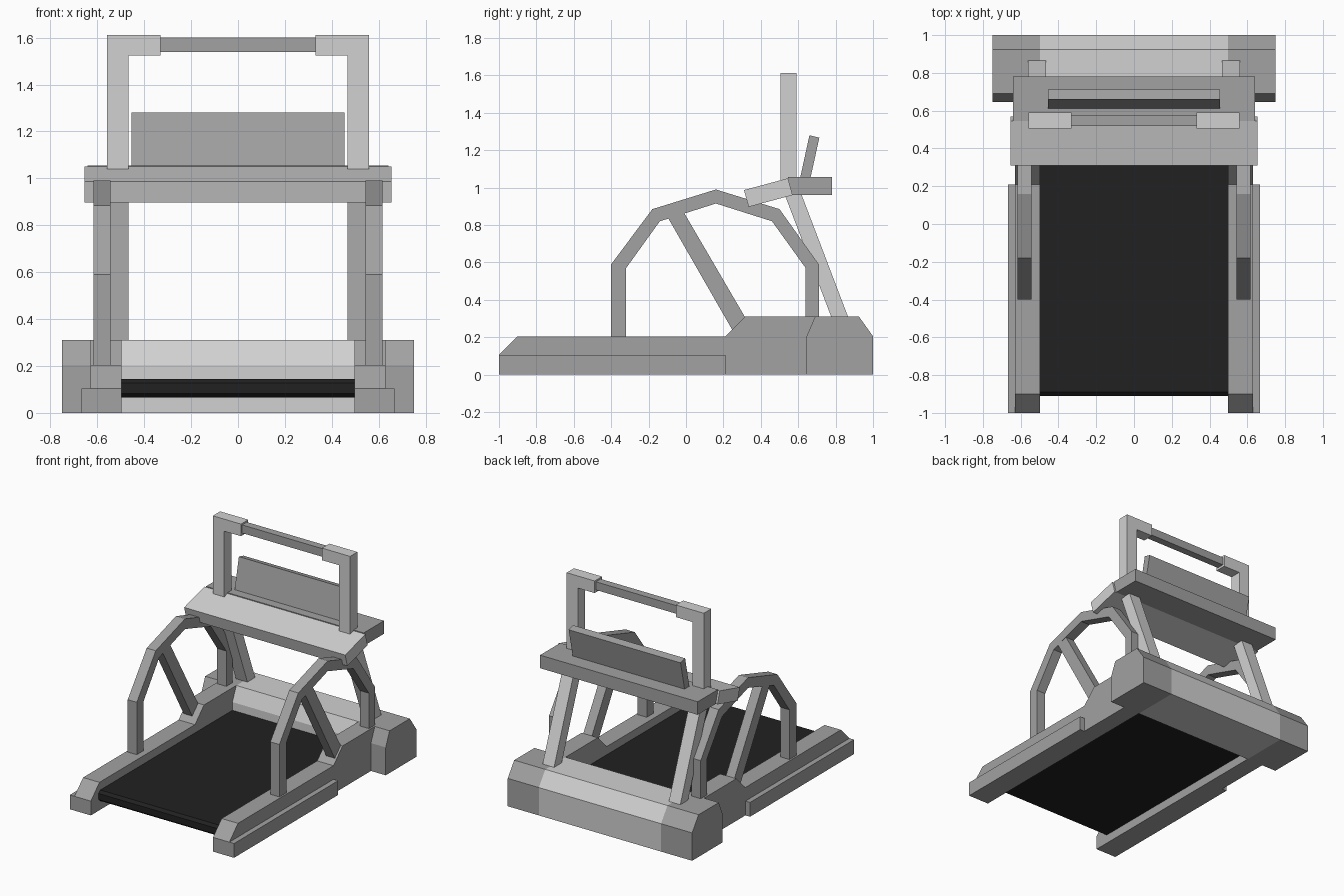
import bpy
import bmesh

cube = bpy.data.objects.get("Cube")
if cube:
    bpy.data.objects.remove(cube, do_unlink=True)


def material(name, value):
    mat = bpy.data.materials.new(name)
    mat.use_nodes = True
    colour = (value, value, value, 1)
    mat.diffuse_color = colour
    mat.node_tree.nodes["Principled BSDF"].inputs["Base Color"].default_value = colour
    return mat


LIGHT = material("light grey", 0.64)
DARK = material("mid grey", 0.36)
BLACK = material("belt black", 0.015)


def prism(name, profile, x0, x1, mat, mirror=False):
    """Extrude a side profile of (y, z) points from x0 to x1."""
    bm = bmesh.new()
    face = bm.faces.new([bm.verts.new((x0, y, z)) for y, z in profile])
    new = bmesh.ops.extrude_face_region(bm, geom=[face])["geom"]
    verts = [v for v in new if isinstance(v, bmesh.types.BMVert)]
    bmesh.ops.translate(bm, verts=verts, vec=(x1 - x0, 0, 0))
    bmesh.ops.recalc_face_normals(bm, faces=bm.faces)
    mesh = bpy.data.meshes.new(name)
    bm.to_mesh(mesh)
    bm.free()
    mesh.materials.append(mat)
    obj = bpy.data.objects.new(name, mesh)
    bpy.context.collection.objects.link(obj)
    if mirror:
        mod = obj.modifiers.new("Mirror", 'MIRROR')
        mod.use_mirror_merge = False
    return obj


def rect(y0, y1, z0, z1):
    return [(y0, z0), (y1, z0), (y1, z1), (y0, z1)]


# Base: side rails with foot ledges and the running belt
rail = [(-1, 0), (-1, 0.105), (-0.9, 0.205), (0.21, 0.205),
        (0.315, 0.31), (0.69, 0.31), (0.69, 0)]
prism("side_rails", rail, 0.497, 0.63, DARK, True)
prism("rail_ledges", rect(-1, 0.21, 0, 0.105), 0.63, 0.668, DARK, True)
belt = [(-0.89, 0.065), (-0.91, 0.082), (-0.91, 0.127), (-0.89, 0.145),
        (0.66, 0.145), (0.66, 0.065)]
prism("running_belt", belt, -0.497, 0.497, BLACK)

# Motor housing: light centre and darker end caps
housing = [(0.645, 0), (0.645, 0.205), (0.69, 0.31), (0.925, 0.31),
           (1, 0.205), (1, 0)]
prism("motor_housing", housing, -0.497, 0.497, LIGHT)
prism("housing_end_caps", housing, 0.497, 0.75, DARK, True)

# Arched handrails with a diagonal brace
outer = [(-0.4, 0.2), (-0.4, 0.59), (-0.18, 0.885), (0.16, 0.99),
         (0.5, 0.885), (0.71, 0.59), (0.71, 0.3)]
inner = [(0.64, 0.3), (0.64, 0.57), (0.46, 0.82), (0.16, 0.915),
         (-0.14, 0.82), (-0.32, 0.57), (-0.32, 0.2)]
prism("arched_handrails", outer + inner, 0.543, 0.617, DARK, True)
brace = [(-0.1, 0.845), (-0.01, 0.865), (0.32, 0.3), (0.25, 0.235)]
prism("handrail_braces", brace, 0.545, 0.615, DARK, True)

# Leaning posts that carry the console
post = [(0.525, 0.97), (0.615, 0.97), (0.87, 0.3), (0.78, 0.3)]
prism("console_posts", post, 0.467, 0.56, LIGHT, True)

# Console: sloped panel, flat tray and screen
panel = [(0.31, 0.987), (0.545, 1.05), (0.57, 0.96), (0.335, 0.897)]
prism("sloped_panel", panel, -0.655, 0.655, LIGHT)
prism("console_tray", rect(0.545, 0.78, 0.96, 1.056), -0.641, 0.641, DARK)
screen = [(0.61, 1.05), (0.66, 1.28), (0.713, 1.267), (0.665, 1.05)]
prism("screen", screen, -0.455, 0.455, DARK)

# Upper handle: uprights, corner grips and crossbar
prism("handle_uprights", rect(0.505, 0.59, 1.04, 1.53), 0.467, 0.558, LIGHT, True)
prism("handle_corners", rect(0.505, 0.59, 1.523, 1.612), 0.33, 0.558, LIGHT, True)
prism("handle_crossbar", rect(0.52, 0.575, 1.54, 1.6), -0.34, 0.34, DARK)
